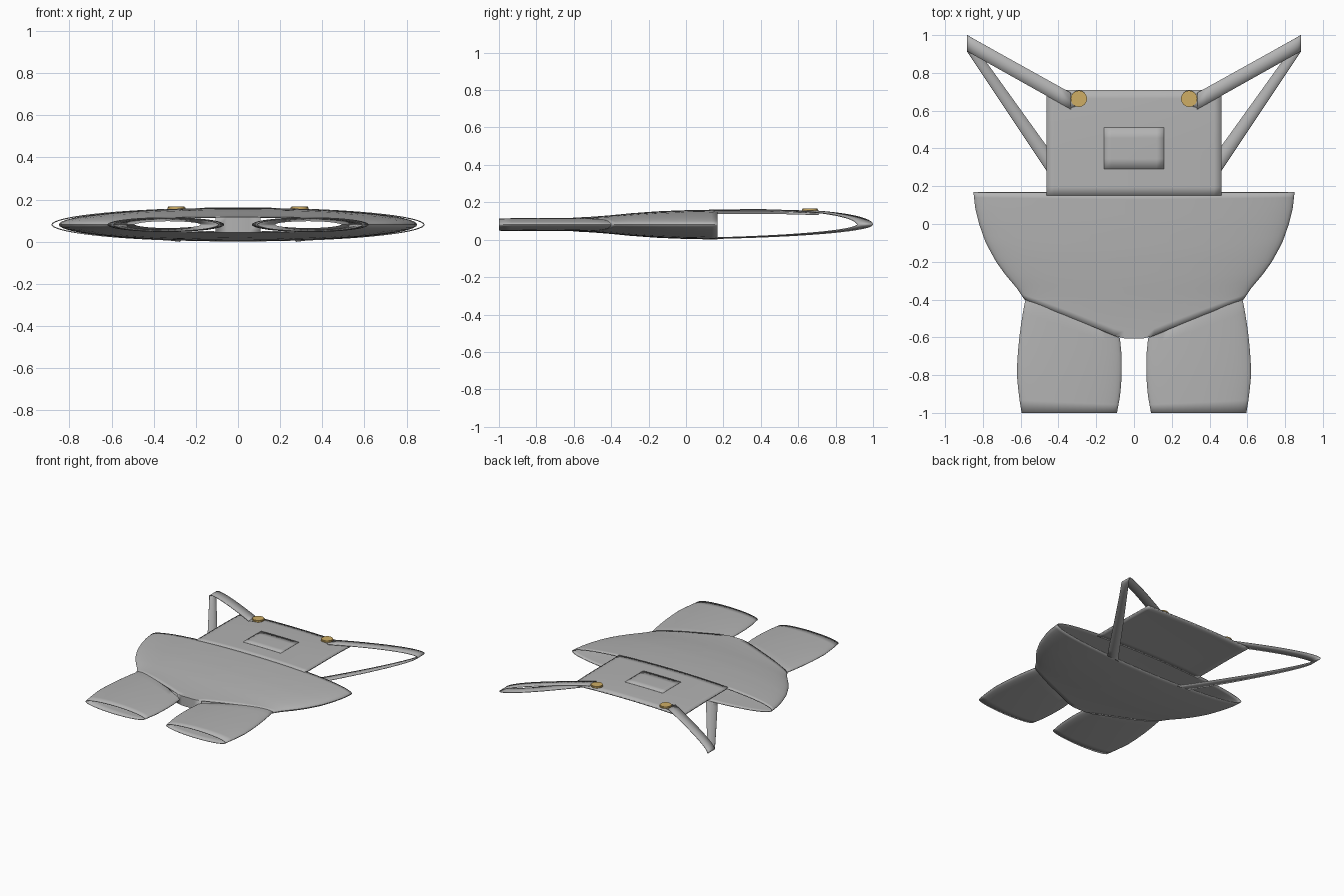
import bpy, bmesh, math

if "Cube" in bpy.data.objects:
    bpy.data.objects.remove(bpy.data.objects["Cube"])

CZ = 0.081          # height of the mid plane


def material(name, col):
    m = bpy.data.materials.new(name)
    m.diffuse_color = (*col, 1)
    m.use_nodes = True
    m.node_tree.nodes["Principled BSDF"].inputs["Base Color"].default_value = m.diffuse_color
    return m


CLOTH = material("grey cloth", (0.45, 0.45, 0.45))
GOLD = material("gold metal", (0.62, 0.42, 0.13))


def curve(points, y):
    """Smooth interpolation of (y, value) pairs with falling y."""
    if y >= points[0][0]:
        return points[0][1]
    for (a, p), (b, q) in zip(points, points[1:]):
        if y >= b:
            return p + (q - p) * (a - y) / (a - b)
    return points[-1][1]


def sheet(name, fn, nu, nv, closed=False, thick=0.006, mirror=False, bridge=()):
    """Grid surface fn(u, v) given thickness inwards; bridge joins front and back hem columns."""
    bm = bmesh.new()
    cols = nu if closed else nu + 1
    g = [[bm.verts.new(fn(i / nu, j / nv)) for j in range(nv + 1)] for i in range(cols)]
    for i in range(nu):
        k = (i + 1) % cols
        for j in range(nv):
            bm.faces.new((g[i][j], g[k][j], g[k][j + 1], g[i][j + 1]))
    for i in bridge:
        bm.faces.new((g[i][nv], g[i + 1][nv], g[nu - i - 1][nv], g[nu - i][nv]))
    return finish(name, bm, CLOTH, thick, mirror)


def finish(name, bm, mat, thick, mirror):
    me = bpy.data.meshes.new(name)
    bm.to_mesh(me)
    bm.free()
    ob = bpy.data.objects.new(name, me)
    bpy.context.collection.objects.link(ob)
    me.materials.append(mat)
    if thick:
        s = ob.modifiers.new("thickness", 'SOLIDIFY')
        s.thickness, s.offset = thick, -1
    if mirror:
        m = ob.modifiers.new("mirror", 'MIRROR')
        m.use_clip = False
        m.use_mirror_merge = False
    bpy.ops.object.select_all(action='DESELECT')
    ob.select_set(True)
    bpy.context.view_layer.objects.active = ob
    bpy.ops.object.shade_smooth_by_angle(angle=math.radians(40))
    return ob


# Body: flattened oval shell, open at the waist, V-shaped leg hems
WIDTH = [(0.165, 0.85), (0.08, 0.84), (0, 0.82), (-0.1, 0.785), (-0.2, 0.73),
         (-0.27, 0.68), (-0.34, 0.62), (-0.4, 0.58), (-0.6, 0.54)]
DEPTH = [(0.17, 0.080), (0, 0.077), (-0.15, 0.071), (-0.3, 0.060), (-0.4, 0.050),
         (-0.5, 0.042), (-0.6, 0.037)]


def hem(x):
    return -0.605 + 0.205 * min(1, max(0, (abs(x) - 0.08) / 0.5))


def body(u, v):
    a = 2 * math.pi * u
    c = math.cos(a)
    y = 0.168 + (hem(c * 0.58) - 0.168) * v
    return (curve(WIDTH, y) * c, y, CZ + curve(DEPTH, y) * math.sin(a))


sheet("body", body, 64, 20, closed=True, bridge=range(14, 18))


# Bib: front panel following the oval
def bib_z(x, y):
    h = 0.080 - 0.008 * max(0, (y - 0.4) / 0.31) ** 2
    return CZ + h * math.sqrt(1 - (x / 0.86) ** 2)


def panel(w, y0, y1, lift):
    def fn(u, v):
        x, y = w * (1 - 2 * u), y1 + (y0 - y1) * v
        return (x, y, bib_z(x, y) + lift)
    return fn


sheet("bib", panel(0.462, 0.15, 0.71, 0), 24, 12, thick=0.011)
sheet("bib_pocket", panel(0.16, 0.29, 0.51, 0.002), 8, 4, thick=0.004)

# Legs: open oval tubes whose upper end tucks into the body
OUTER = [(-0.4, 0.575), (-0.5, 0.594), (-0.6, 0.607), (-0.7, 0.617), (-0.8, 0.62),
         (-0.9, 0.611), (-1, 0.595)]
INNER = [(-0.4, 0.085), (-0.6, 0.075), (-0.7, 0.065), (-0.8, 0.065), (-0.9, 0.072), (-1, 0.09)]


def leg(u, v):
    a = 2 * math.pi * u
    c, s = math.cos(a), math.sin(a)
    top = hem(0.335 + 0.25 * c)
    if v == 0:                                  # tucked end
        return (0.335 + 0.16 * c, top + 0.05, CZ + 0.020 * s)
    t = (v - 0.1) / 0.9
    y = top + (-1 - top) * t
    o, i = curve(OUTER, y), curve(INNER, y)
    return ((o + i) / 2 + (o - i) / 2 * c, y, CZ + (0.033 + 0.002 * math.sin(math.pi * t)) * s)


sheet("leg", leg, 40, 10, closed=True, thick=0.004, mirror=True)

# Straps: from the bib, folded at the shoulder, down to the back waist
A0, A1 = -math.acos(0.275 / 0.885), math.acos(0.335 / 0.885)


def strap(u, v):
    a = A0 + (A1 - A0) * u
    x = 0.885 * math.cos(a)
    d = 0.885 - x
    up, low = (1 - d * 0.555, 0.915 - d * 0.56) if a > 0 else (1 - d * 1.39, 0.915 - d * 1.5)
    return (x, max(0.155, up + (low - up) * v), CZ + 0.081 * math.sin(a))


sheet("strap", strap, 40, 2, thick=0.005, mirror=True)


# Strap tongue reaching under the button
def tongue(u, v):
    x = 0.345 - 0.06 * u
    y = 0.655 + (0.5 - v) * (0.085 - 0.035 * u)
    return (x, y, bib_z(x, y) + 0.004)


sheet("strap_tongue", tongue, 4, 2, thick=0.004, mirror=True)

# Buttons: bevelled discs
bm = bmesh.new()
bmesh.ops.create_cone(bm, cap_ends=True, segments=32, radius1=0.043, radius2=0.043, depth=0.012)
rim = [e for e in bm.edges if all(v.co.z > 0 for v in e.verts)]
bmesh.ops.bevel(bm, geom=rim, offset=0.004, segments=2, affect='EDGES')
bmesh.ops.translate(bm, verts=bm.verts, vec=(0.292, 0.663, 0.160))
finish("button", bm, GOLD, 0, True)
